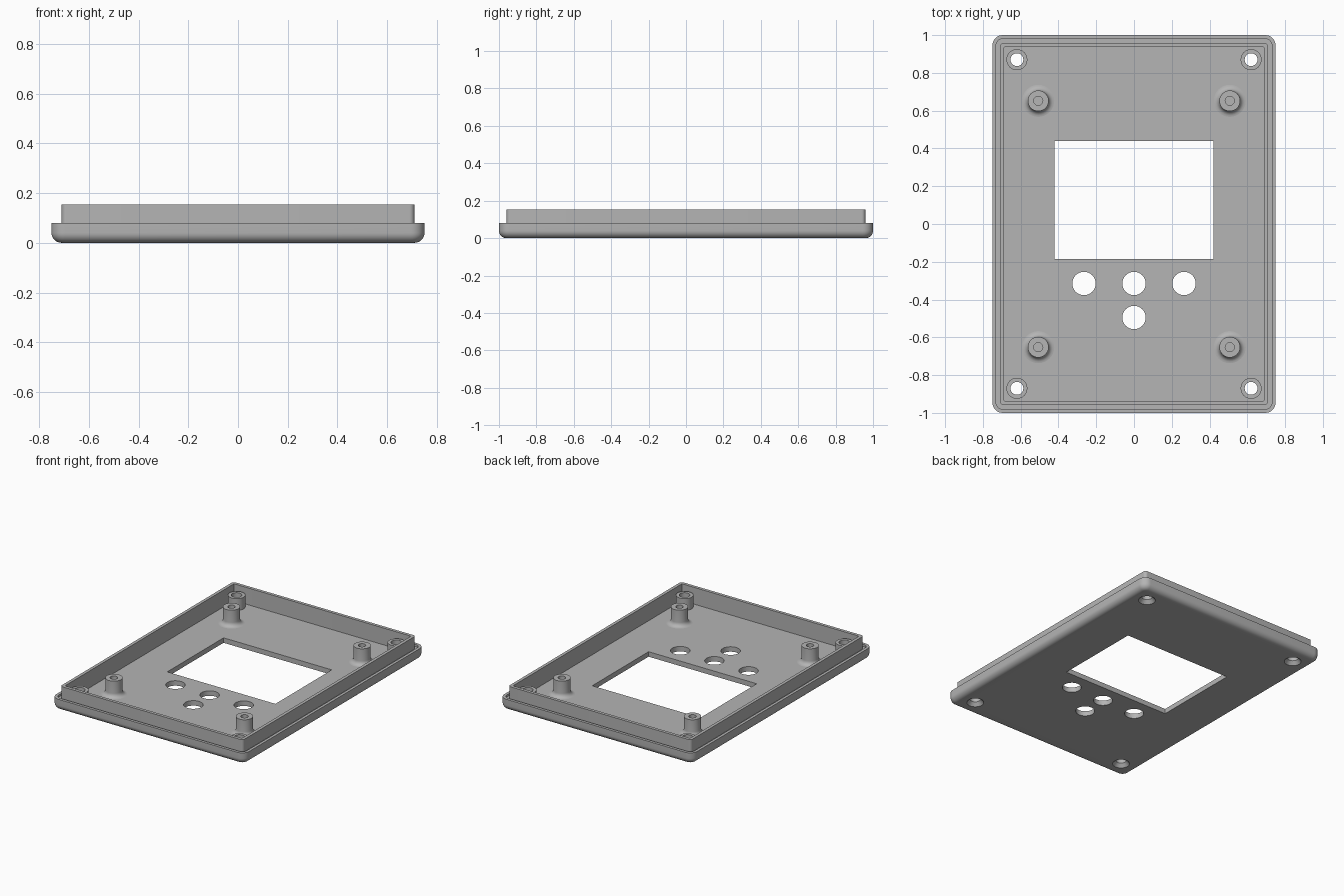
import bpy, bmesh, math

if "Cube" in bpy.data.objects:
    bpy.data.objects.remove(bpy.data.objects["Cube"], do_unlink=True)

grey = bpy.data.materials.new("plain_grey")
grey.use_nodes = True
grey.diffuse_color = (0.46, 0.46, 0.46, 1)
grey.node_tree.nodes["Principled BSDF"].inputs["Base Color"].default_value = grey.diffuse_color

FLOOR, RIM, TOP = 0.035, 0.08, 0.153
WIDE, LONG = 0.75, 1.0


def finish(bm, name):
    bmesh.ops.recalc_face_normals(bm, faces=bm.faces[:])
    mesh = bpy.data.meshes.new(name)
    bm.to_mesh(mesh)
    bm.free()
    mesh.materials.append(grey)
    obj = bpy.data.objects.new(name, mesh)
    bpy.context.collection.objects.link(obj)
    return obj


def smooth(obj):
    bpy.ops.object.select_all(action='DESELECT')
    obj.select_set(True)
    bpy.context.view_layer.objects.active = obj
    bpy.ops.object.shade_smooth_by_angle(angle=math.radians(35))


def rounded_ring(bm, inset, z, radius, steps=8):
    """Rounded rectangle of vertices, set in from the outer outline."""
    ring = []
    for quarter, (sx, sy) in enumerate([(1, 1), (-1, 1), (-1, -1), (1, -1)]):
        for i in range(steps + 1):
            a = (quarter + i / steps) * math.pi / 2
            ring.append(bm.verts.new((sx * (WIDE - inset - radius) + radius * math.cos(a),
                                      sy * (LONG - inset - radius) + radius * math.sin(a), z)))
    return ring


def bridge(bm, a, b):
    n = len(a)
    for i in range(n):
        bm.faces.new((a[i], a[(i + 1) % n], b[(i + 1) % n], b[i]))


def lathe(name, profile, x, y, closed=False, segments=32):
    """Turn a (radius, z) profile about a vertical axis; radius 0 closes it."""
    bm = bmesh.new()
    verts = [bm.verts.new((r, 0, z)) for r, z in profile]
    pairs = list(zip(verts, verts[1:]))
    if closed:
        pairs.append((verts[-1], verts[0]))
    edges = [bm.edges.new(p) for p in pairs]
    bmesh.ops.spin(bm, geom=verts + edges, cent=(0, 0, 0), axis=(0, 0, 1),
                   angle=math.tau, steps=segments, use_duplicate=False)
    bmesh.ops.remove_doubles(bm, verts=bm.verts[:], dist=0.0001)
    bmesh.ops.translate(bm, verts=bm.verts[:], vec=(x, y, 0))
    obj = finish(bm, name)
    smooth(obj)


# Shell: rounded bottom edge, rim, narrow groove, upright lip, inner floor
FILLET = 0.04
bm = bmesh.new()
rings = []
for i in range(9):
    a = i / 8 * math.pi / 2
    inset = FILLET * (1 - math.sin(a))
    rings.append(rounded_ring(bm, inset, FILLET * (1 - math.cos(a)), 0.055 - inset))
for inset, z, radius in [(0, RIM, 0.055), (0.02, RIM, 0.035), (0.02, RIM - 0.015, 0.035),
                         (0.041, RIM - 0.015, 0.02), (0.041, TOP, 0.02),
                         (0.063, TOP, 0.004), (0.063, FLOOR, 0.004)]:
    rings.append(rounded_ring(bm, inset, z, radius))
for low, high in zip(rings, rings[1:]):
    bridge(bm, low, high)
bm.faces.new(rings[0])
bm.faces.new(rings[-1])
shell = finish(bm, "case_shell")

# Openings: display window, four button holes, four screw holes
corners = [(sx, sy) for sx in (-1, 1) for sy in (-1, 1)]
bm = bmesh.new()
box = bmesh.ops.create_cube(bm, size=1)["verts"]
bmesh.ops.scale(bm, verts=box, vec=(0.84, 0.625, 0.3))
bmesh.ops.translate(bm, verts=box, vec=(0, 0.1275, 0))
holes = [(x, -0.315, 0.062) for x in (-0.265, 0, 0.265)] + [(0, -0.495, 0.062)]
holes += [(sx * 0.62, sy * 0.87, 0.055) for sx, sy in corners]
for x, y, r in holes:
    rod = bmesh.ops.create_cone(bm, cap_ends=True, segments=32, radius1=r, radius2=r, depth=0.3)["verts"]
    bmesh.ops.translate(bm, verts=rod, vec=(x, y, 0))
cutter = finish(bm, "opening_cutter")
cutter.hide_render = True
cut = shell.modifiers.new("openings", 'BOOLEAN')
cut.operation, cut.solver, cut.object = 'DIFFERENCE', 'EXACT', cutter
bpy.context.view_layer.objects.active = shell
bpy.ops.object.modifier_apply(modifier=cut.name)
bpy.data.objects.remove(cutter, do_unlink=True)
smooth(shell)

# Board posts: blind pilot hole and a flared foot
foot = 0.03
post = [(0, 0.07), (0.024, 0.07), (0.024, 0.15), (0.055, 0.15)]
for i in range(7):
    a = i / 6 * math.pi / 2
    post.append((0.055 + foot * (1 - math.cos(a)), FLOOR + foot * (1 - math.sin(a))))
# Screw bosses: through hole, countersunk from below
boss = [(0.055, 0), (0.034, 0.025), (0.034, 0.118), (0.0555, 0.118), (0.0555, 0)]
for sx, sy in corners:
    place = ("back" if sy > 0 else "front") + ("_left" if sx > 0 else "_right")
    lathe(place + "_board_post", post, sx * 0.507, sy * 0.652)
    lathe(place + "_screw_boss", boss, sx * 0.62, sy * 0.87, closed=True)
